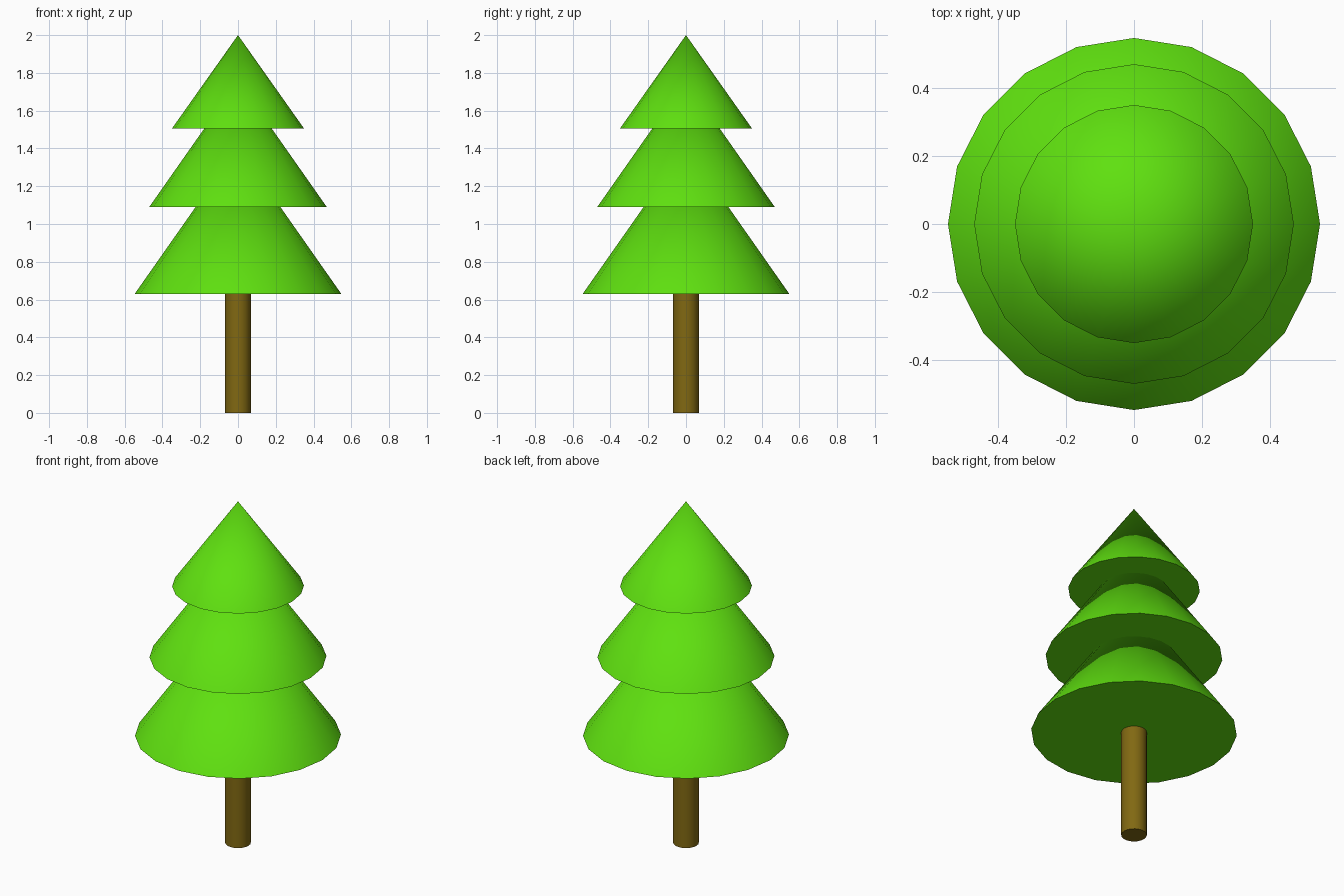
import bpy
import math

if "Cube" in bpy.data.objects:
    bpy.data.objects.remove(bpy.data.objects["Cube"], do_unlink=True)

SIDES = 20


def make_material(name, color):
    mat = bpy.data.materials.new(name)
    mat.use_nodes = True
    mat.diffuse_color = color
    mat.node_tree.nodes["Principled BSDF"].inputs["Base Color"].default_value = color
    return mat


def finish(name, mat):
    obj = bpy.context.object
    obj.name = name
    obj.data.materials.append(mat)
    bpy.ops.object.shade_smooth_by_angle(angle=math.radians(50))


leaf_green = make_material("leaf green", (0.115, 0.75, 0.005, 1))
bark_brown = make_material("bark brown", (0.22, 0.14, 0.006, 1))

# Trunk, its top tucked just inside the lowest tier
trunk_height = 0.65
bpy.ops.mesh.primitive_cylinder_add(
    vertices=SIDES, radius=0.068, depth=trunk_height,
    location=(0, 0, trunk_height / 2))
finish("trunk", bark_brown)

# Foliage tiers: full cones of one shape, overlapping upwards
tiers = [
    ("lower_foliage", 0.547, 0.63, 1.41),
    ("middle_foliage", 0.47, 1.09, 1.76),
    ("top_foliage", 0.35, 1.505, 2.0),
]
for name, radius, base, apex in tiers:
    bpy.ops.mesh.primitive_cone_add(
        vertices=SIDES, radius1=radius, radius2=0, depth=apex - base,
        location=(0, 0, (base + apex) / 2))
    finish(name, leaf_green)
